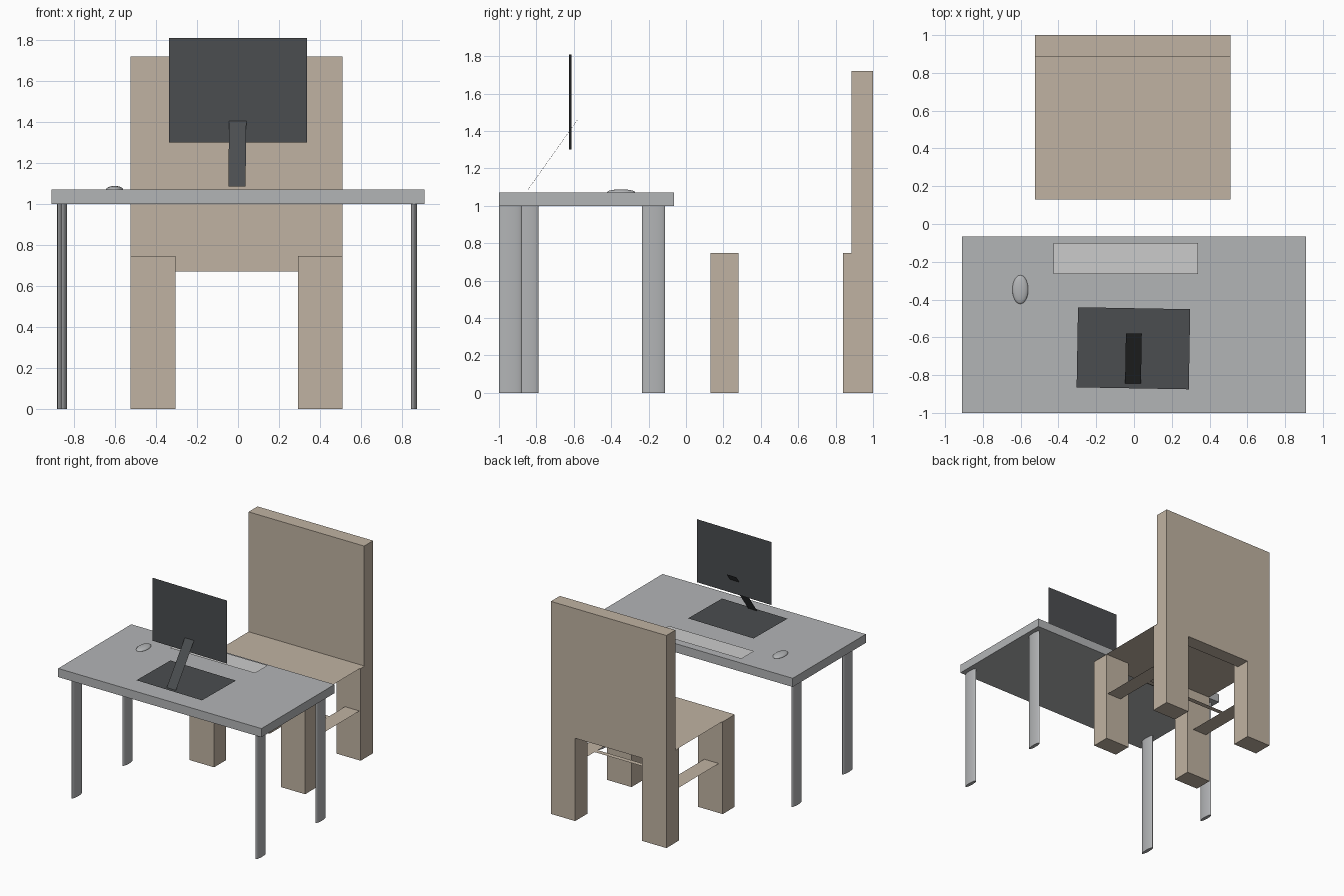
import bpy, bmesh
from math import radians
from mathutils import Matrix, Vector

if "Cube" in bpy.data.objects:
    bpy.data.objects.remove(bpy.data.objects["Cube"])


def material(name, rgb):
    m = bpy.data.materials.new(name)
    m.diffuse_color = (*rgb, 1)
    m.use_nodes = True
    m.node_tree.nodes["Principled BSDF"].inputs["Base Color"].default_value = m.diffuse_color
    return m


TAN = material("tan_wood", (0.53, 0.45, 0.36))
GREY = material("desk_grey", (0.45, 0.46, 0.47))
DARK = material("dark_plastic", (0.07, 0.075, 0.08))
LIGHT = material("light_plastic", (0.62, 0.62, 0.62))


def finish(name, bm, mat):
    me = bpy.data.meshes.new(name)
    bm.to_mesh(me)
    bm.free()
    me.materials.append(mat)
    ob = bpy.data.objects.new(name, me)
    bpy.context.collection.objects.link(ob)
    return ob


def box(name, x, y, z, mat):
    bm = bmesh.new()
    size = [b - a for a, b in (x, y, z)]
    mid = [(a + b) / 2 for a, b in (x, y, z)]
    bmesh.ops.create_cube(bm, size=1, matrix=Matrix.Translation(mid) @ Matrix.Diagonal((*size, 1)))
    return finish(name, bm, mat)


def sheet(name, points, mat, yaw=0.0, pivot=(0, 0, 0)):
    """Single-sided flat panel, optionally turned about a vertical axis."""
    bm = bmesh.new()
    bm.faces.new([bm.verts.new(p) for p in points])
    bmesh.ops.rotate(bm, cent=pivot, matrix=Matrix.Rotation(yaw, 3, 'Z'), verts=bm.verts)
    return finish(name, bm, mat)


def flat(name, x, y, z, mat, **kw):
    return sheet(name, [(x[0], y[0], z), (x[1], y[0], z), (x[1], y[1], z), (x[0], y[1], z)], mat, **kw)


def smooth(ob):
    bpy.ops.object.select_all(action='DESELECT')
    ob.select_set(True)
    bpy.context.view_layer.objects.active = ob
    bpy.ops.object.shade_smooth_by_angle()


# Desk top
box("desk_top", (-0.91, 0.91), (-1.0, -0.065), (1.0, 1.07), GREY)

# Desk legs: slim oval columns
for name, x, y in (("front_left", -0.849, -0.85), ("front_right", 0.859, -0.938),
                   ("back_left", -0.868, -0.173), ("back_right", 0.859, -0.173)):
    bm = bmesh.new()
    bmesh.ops.create_cone(bm, cap_ends=True, segments=32, radius1=1, radius2=1, depth=1,
                          matrix=Matrix.Translation((x, y, 0.5)) @ Matrix.Diagonal((0.015, 0.062, 1, 1)))
    smooth(finish(f"desk_{name}_leg", bm, GREY))

# Keyboard
flat("keyboard", (-0.425, 0.338), (-0.265, -0.10), 1.084, LIGHT)

# Mouse
bm = bmesh.new()
bmesh.ops.create_uvsphere(bm, u_segments=32, v_segments=16, radius=1,
                          matrix=Matrix.Translation((-0.602, -0.347, 1.071)) @ Matrix.Diagonal((0.042, 0.076, 0.017, 1)))
smooth(finish("mouse", bm, GREY))

# Monitor: foot, sloping neck and screen, all turned slightly
turn = dict(yaw=radians(-1), pivot=(0, -0.65, 0))
flat("monitor_foot", (-0.3, 0.294), (-0.87, -0.446), 1.085, DARK, **turn)
sheet("monitor_neck", [(-0.044, -0.845, 1.086), (0.04, -0.845, 1.086),
                       (0.04, -0.58, 1.46), (-0.044, -0.58, 1.46)], DARK, **turn)
sheet("monitor_screen", [(-0.337, -0.619, 1.3), (0.337, -0.619, 1.3),
                         (0.337, -0.619, 1.81), (-0.337, -0.619, 1.81)], DARK, **turn)

# Chair back with its rear legs, one arched outline pushed through
L, LI, RI, R = -0.525, -0.305, 0.292, 0.51
outline = [(L, 0), (LI, 0), (LI, 0.67), (RI, 0.67), (RI, 0), (R, 0), (R, 1.72), (L, 1.72)]
bm = bmesh.new()
face = bm.faces.new([bm.verts.new((x, 0.885, z)) for x, z in outline])
ext = bmesh.ops.extrude_face_region(bm, geom=[face])
bmesh.ops.translate(bm, vec=Vector((0, 0.115, 0)),
                    verts=[v for v in ext["geom"] if isinstance(v, bmesh.types.BMVert)])
bmesh.ops.recalc_face_normals(bm, faces=bm.faces)
finish("chair_back", bm, TAN)

# Chair legs, rear leg thickening and side stretchers
for side, leg, rail in (("left", (L, LI), (-0.49, -0.36)), ("right", (RI, R), (0.37, 0.5))):
    box(f"chair_front_{side}_leg", leg, (0.13, 0.28), (0, 0.747), TAN)
    box(f"chair_rear_{side}_leg", leg, (0.84, 0.885), (0, 0.747), TAN)
    flat(f"chair_{side}_stretcher", rail, (0.28, 0.84), 0.4, TAN)

# Seat and cross stretcher
flat("seat", (L, R), (0.13, 0.885), 0.75, TAN)
flat("chair_cross_stretcher", (-0.36, 0.37), (0.6, 0.64), 0.4, TAN)
